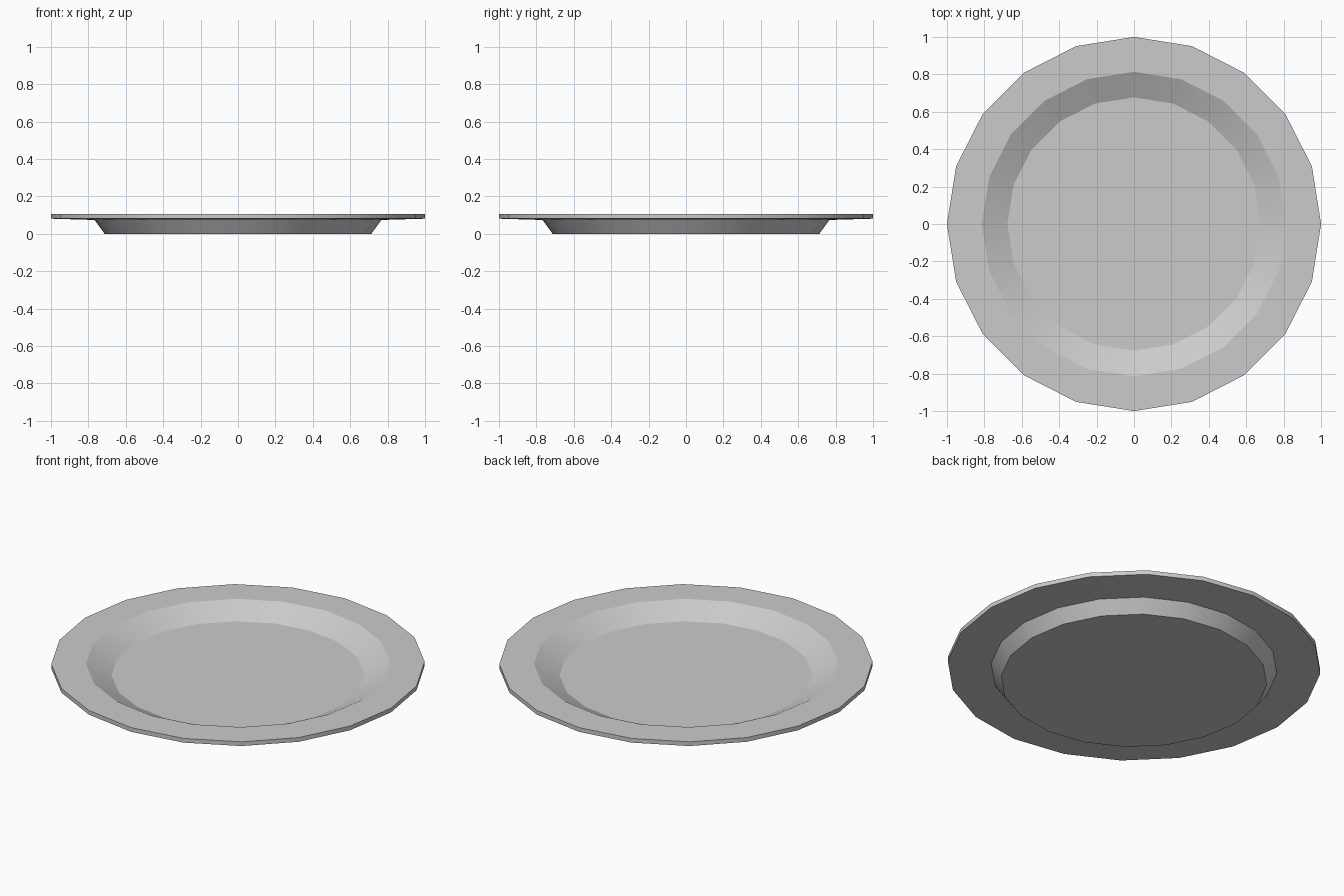
import bpy, bmesh
from math import radians, cos, sin, tau

if "Cube" in bpy.data.objects:
    bpy.data.objects.remove(bpy.data.objects["Cube"])

SIDES = 20

# Closed half-section of the plate: (radius, height), bottom centre to top centre
profile = [
    (0.713, 0.0),    # foot edge
    (0.767, 0.074),  # outer wall meets rim
    (1.0, 0.081),    # rim lower edge
    (1.0, 0.106),    # rim upper edge
    (0.814, 0.106),  # inner lip
    (0.677, 0.037),  # floor of the well
]

# Revolve the section into rings, bridge them and cap both ends
bm = bmesh.new()
rings = [[bm.verts.new((r * cos(tau * i / SIDES), r * sin(tau * i / SIDES), z))
          for i in range(SIDES)] for r, z in profile]
for low, high in zip(rings, rings[1:]):
    for i in range(SIDES):
        j = (i + 1) % SIDES
        bm.faces.new((low[i], low[j], high[j], high[i]))
bm.faces.new(rings[0][::-1])
bm.faces.new(rings[-1])
bmesh.ops.recalc_face_normals(bm, faces=bm.faces[:])

mesh = bpy.data.meshes.new("plate")
bm.to_mesh(mesh)
bm.free()
plate = bpy.data.objects.new("plate", mesh)
bpy.context.collection.objects.link(plate)

# Smooth around the walls, crisp at the profile corners
bpy.context.view_layer.objects.active = plate
plate.select_set(True)
bpy.ops.object.shade_smooth_by_angle(angle=radians(20))
